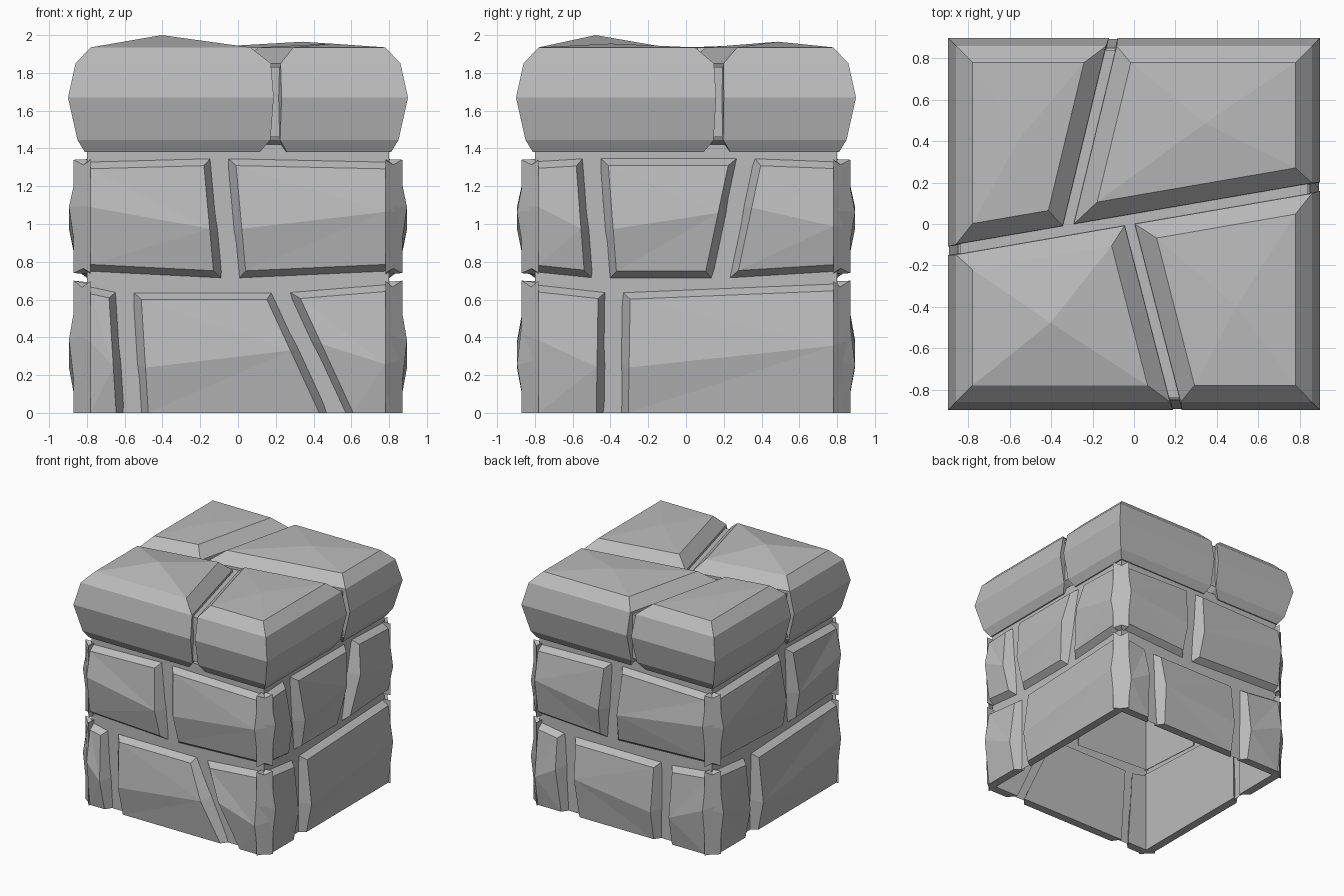
import bpy
import bmesh
from mathutils import Vector
from mathutils.geometry import intersect_line_line_2d

cube = bpy.data.objects.get("Cube")
if cube:
    bpy.data.objects.remove(cube, do_unlink=True)

stone_grey = bpy.data.materials.new("stone_grey")
stone_grey.use_nodes = True
grey = (0.5, 0.5, 0.5, 1)
stone_grey.diffuse_color = grey
stone_grey.node_tree.nodes["Principled BSDF"].inputs["Base Color"].default_value = grey


def make_object(name, bm):
    bmesh.ops.recalc_face_normals(bm, faces=bm.faces[:])
    mesh = bpy.data.meshes.new(name)
    bm.to_mesh(mesh)
    bm.free()
    mesh.materials.append(stone_grey)
    obj = bpy.data.objects.new(name, mesh)
    bpy.context.collection.objects.link(obj)


def inset(outline, distances):
    """Move every edge of a counter-clockwise outline inward by its own distance."""
    lines = []
    for start, end, distance in zip(outline, outline[1:] + outline[:1], distances):
        along = (end - start).normalized()
        offset = Vector((-along.y, along.x)) * distance
        lines.append((start + offset - along * 9, end + offset + along * 9))
    return [intersect_line_line_2d(*lines[i - 1], *lines[i]) for i in range(len(lines))]


def bridge(bm, low, high):
    low_next, high_next = low[1:] + low[:1], high[1:] + high[:1]
    for quad in zip(low, low_next, high_next, high):
        bm.faces.new(quad)


# Wall stones: chamfered blocks with a creased, bulging face
back_depth, face_depth, ridge_depth = 0.78, 0.85, 0.895
corner = 0.87
half_gap = 0.035


def wall_stone(name, normal, axis, outline, chamfers, ridge):
    bm = bmesh.new()

    def ring(points, edge, middle):
        bl, br, tr, tl = points
        left, right = ridge
        loop = [bl, br, br.lerp(tr, right), tr, tl, bl.lerp(tl, left)]
        depths = [edge, edge, middle, edge, edge, middle]
        return [bm.verts.new(normal * depth + axis * p.x + Vector((0, 0, p.y)))
                for p, depth in zip(loop, depths)]

    base = ring(outline, back_depth, back_depth)
    face = ring(inset(outline, chamfers), face_depth, ridge_depth)
    bridge(bm, base, face)
    bm.faces.new(base)
    bl, br, mid_right, tr, tl, mid_left = face
    for triangle in ((bl, br, mid_right), (bl, mid_right, mid_left),
                     (mid_left, mid_right, tl), (mid_right, tr, tl)):
        bm.faces.new(triangle)
    make_object(name, bm)


def build_course(name, normal, axis, joints, heights):
    """Split one course at its joints; a joint is its bottom and top position."""
    (corner_low, joint_low), (corner_high, joint_high) = heights
    stops = [(-corner, -corner)] + joints + [(corner, corner)]
    last = len(joints)
    for i, (start, end) in enumerate(zip(stops, stops[1:])):
        at_start, at_end = i == 0, i == last
        points = []
        for (low, high), at_corner, shift in ((start, at_start, half_gap),
                                              (end, at_end, -half_gap)):
            shift = 0 if at_corner else shift
            points.append(Vector((low + shift, corner_low if at_corner else joint_low)))
            points.append(Vector((high + shift, corner_high if at_corner else joint_high)))
        bl, tl, br, tr = points
        chamfers = (0.05 if joint_low else 0, 0.09 if at_end else 0.05,
                    0.05, 0.09 if at_start else 0.05)
        ridge = (0.6, 0.4) if i % 2 == 0 else (0.4, 0.55)
        wall_stone(f"{name}_stone_{i + 1}", normal, axis, [bl, br, tr, tl], chamfers, ridge)


# Heights at the corners and at the joints, for the lower and upper edges
middle_heights = ((0.74, 0.7), (1.34, 1.36))
bottom_heights = ((0, 0), (0.7, 0.65))
x_axis, y_axis = Vector((1, 0, 0)), Vector((0, 1, 0))
walls = {
    "front": (-y_axis, x_axis, [(-.04, -.1)], [(-.56, -.6), (.52, .22)]),
    "right": (x_axis, y_axis, [(-.45, -.5), (.18, .32)], [(-.39, -.38)]),
    "back": (y_axis, x_axis, [(.12, .08)], [(-.38, -.38), (.48, .52)]),
    "left": (-x_axis, y_axis, [(-.16, -.12)], [(.34, .33)]),
}
for wall, (normal, axis, middle_joints, bottom_joints) in walls.items():
    build_course(f"{wall}_middle", normal, axis, middle_joints, middle_heights)
    build_course(f"{wall}_bottom", normal, axis, bottom_joints, bottom_heights)


# Cap slabs: each ring is a height, an inset at the rim and one at the joints
rim = 0.9
cap_rings = ((1.38, .09, .07), (1.445, .05, .025), (1.67, 0, .02),
             (1.85, .04, .025), (1.935, .12, .11))


def on_rim(start, end):
    return any(abs(a) > rim - 0.001 and abs(a - b) < 0.001 for a, b in zip(start, end))


def cap_slab(name, outline, peak_height):
    bm = bmesh.new()
    rim_edges = [on_rim(a, b) for a, b in zip(outline, outline[1:] + outline[:1])]
    rings = []
    for height, rim_inset, joint_inset in cap_rings:
        distances = [rim_inset if edge else joint_inset for edge in rim_edges]
        rings.append([bm.verts.new((p.x, p.y, height)) for p in inset(outline, distances)])
    for low, high in zip(rings, rings[1:]):
        bridge(bm, low, high)
    bm.faces.new(rings[0])
    centre = sum(outline, Vector((0, 0))) / len(outline)
    peak = bm.verts.new((centre.x, centre.y, peak_height))
    crown = rings[-1]
    for a, b in zip(crown, crown[1:] + crown[:1]):
        bm.faces.new((a, b, peak))
    make_object(name, bm)


# One long joint crosses the cap; a short one leaves it to the back and to the front
cross_left, cross_right = Vector((-rim, -0.13)), Vector((rim, 0.18))
back_start, back_end = cross_left.lerp(cross_right, 0.32), Vector((-0.1, rim))
front_start, front_end = cross_left.lerp(cross_right, 0.485), Vector((0.21, -rim))
back_left, back_right = Vector((-rim, rim)), Vector((rim, rim))
front_left, front_right = -back_right, -back_left
cap_slab("cap_back_left", [cross_left, back_start, back_end, back_left], 1.95)
cap_slab("cap_back_right", [back_start, cross_right, back_right, back_end], 1.965)
cap_slab("cap_front_right", [front_end, front_right, cross_right, front_start], 1.955)
cap_slab("cap_front_left", [front_left, front_end, front_start, cross_left], 2)


# Mortar: a core open underneath, and a bed showing inside the cap joints
def mortar(name, half, low, high):
    bm = bmesh.new()
    corners = ((-half, -half), (half, -half), (half, half), (-half, half))
    bottom, top = [[bm.verts.new((x, y, z)) for x, y in corners] for z in (low, high)]
    bridge(bm, bottom, top)
    bm.faces.new(top)
    make_object(name, bm)


mortar("mortar_core", 0.8, 0, 1.42)
mortar("cap_mortar", 0.84, 1.46, 1.83)
